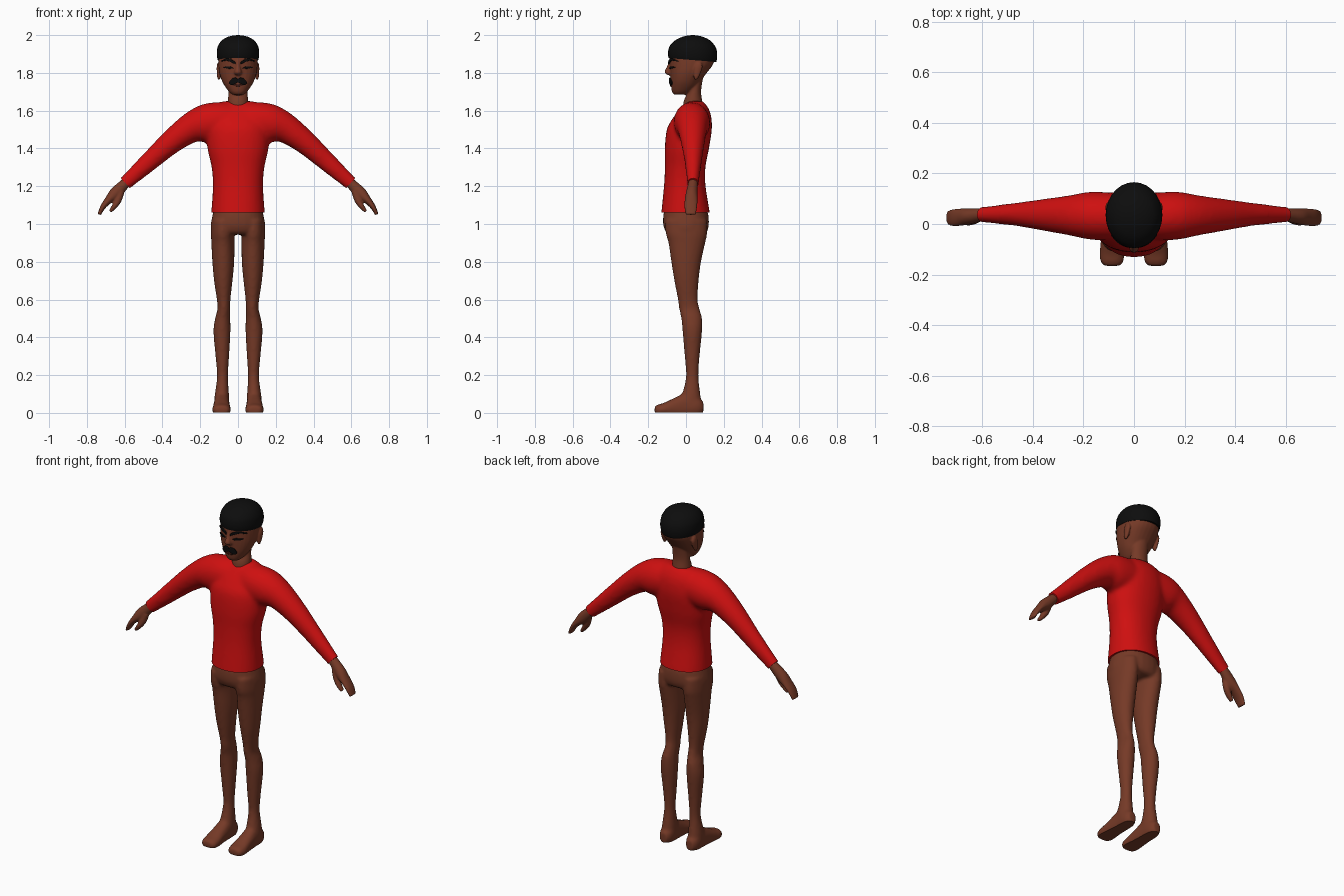
import bpy, bmesh, math
from mathutils import Vector
from mathutils.bvhtree import BVHTree

if "Cube" in bpy.data.objects:
    bpy.data.objects.remove(bpy.data.objects["Cube"])

X, Y, Z = Vector((1, 0, 0)), Vector((0, 1, 0)), Vector((0, 0, 1))


def material(name, color):
    mat = bpy.data.materials.new(name)
    mat.use_nodes = True
    mat.diffuse_color = (*color, 1)
    mat.node_tree.nodes["Principled BSDF"].inputs["Base Color"].default_value = (*color, 1)
    return mat


SKIN = material("brown skin", (0.18, 0.042, 0.02))
RED = material("red cloth", (0.62, 0.005, 0.005))
BLACK = material("black hair", (0.004, 0.004, 0.004))
LIP = material("dark lip", (0.07, 0.015, 0.009))


def smooth_rows(rows, steps=4):
    """Catmull-Rom interpolation through rows of numbers."""
    out = []
    for i in range(len(rows) - 1):
        a, b, c, d = (rows[min(max(k, 0), len(rows) - 1)] for k in range(i - 1, i + 3))
        for s in range(steps):
            t = s / steps
            out.append([q + t / 2 * (r - p + t * (2*p - 5*q + 4*r - w + t * (3*(q - r) + w - p)))
                        for p, q, r, w in zip(a, b, c, d)])
    return out + [list(rows[-1])]


def loft(bm, rows, side, axis=None, power=1.0, flip=1, n=28):
    """Skin rings (x, y, z, radius along side, other radius) into a closed shell."""
    rows = smooth_rows(rows)
    centers = [Vector((r[0] * flip, r[1], r[2])) for r in rows]
    rings = []
    for i, c in enumerate(centers):
        tangent = axis or (centers[min(i + 1, len(rows) - 1)] - centers[max(i - 1, 0)]).normalized()
        other = tangent.cross(side).normalized()
        ring = []
        for k in range(n):
            a = math.tau * k / n
            u, v = (math.copysign(abs(f(a)) ** power, f(a)) for f in (math.cos, math.sin))
            ring.append(bm.verts.new(c + side * u * rows[i][3] + other * v * rows[i][4]))
        rings.append(ring)
    for r, s in zip(rings, rings[1:]):
        for k in range(n):
            bm.faces.new((r[k], r[(k + 1) % n], s[(k + 1) % n], s[k]))
    bm.faces.new(rings[0][::-1])
    bm.faces.new(rings[-1])


def column(bm, rows, x=0, flip=1, power=1.0):
    """Upright loft from rows (z, half width, front y, back y), optional own x."""
    pts = [(r[4] if len(r) > 4 else x, (r[2] + r[3]) / 2, r[0], r[1], (r[3] - r[2]) / 2) for r in rows]
    loft(bm, pts, X, Z, power, flip)


def finish(name, bm, mat, voxel=None, relax=4, cuts=()):
    """Make the object, melt its shells into one skin, and trim by planes."""
    bmesh.ops.recalc_face_normals(bm, faces=bm.faces)
    mesh = bpy.data.meshes.new(name)
    bm.to_mesh(mesh)
    bm.free()
    obj = bpy.data.objects.new(name, mesh)
    bpy.context.collection.objects.link(obj)
    if voxel:
        rm = obj.modifiers.new("melt", "REMESH")
        rm.mode, rm.voxel_size = "VOXEL", voxel
        sm = obj.modifiers.new("relax", "SMOOTH")
        sm.factor, sm.iterations = 0.5, relax
        bpy.context.view_layer.update()
        deps = bpy.context.evaluated_depsgraph_get()
        baked = bpy.data.meshes.new_from_object(obj.evaluated_get(deps))
        obj.modifiers.clear()
        obj.data = baked
        bm = bmesh.new()
        bm.from_mesh(baked)
        for point, normal in cuts:
            geom = bm.verts[:] + bm.edges[:] + bm.faces[:]
            cut = bmesh.ops.bisect_plane(bm, geom=geom, plane_co=point, plane_no=normal, clear_outer=True)
            edges = [e for e in cut["geom_cut"] if isinstance(e, bmesh.types.BMEdge)]
            bmesh.ops.holes_fill(bm, edges=edges, sides=0)
        bmesh.ops.recalc_face_normals(bm, faces=bm.faces)
        bm.to_mesh(baked)
        bm.free()
    obj.data.materials.clear()
    obj.data.materials.append(mat)
    bpy.ops.object.select_all(action="DESELECT")
    obj.select_set(True)
    bpy.context.view_layer.objects.active = obj
    bpy.ops.object.shade_smooth_by_angle(angle=math.radians(45))
    return obj


# Shirt: torso and both sleeves melted together
bm = bmesh.new()
column(bm, [(1.02, .142, -.133, .128), (1.06, .142, -.131, .126), (1.2, .133, -.117, .104),
            (1.3, .14, -.112, .103), (1.4, .162, -.112, .122), (1.5, .165, -.102, .137),
            (1.56, .15, -.07, .135), (1.6, .135, -.04, .125), (1.63, .11, -.015, .108),
            (1.65, .08, .01, .09)], power=.92)
for s in (1, -1):
    loft(bm, [(.03, .03, 1.54, .085, .1), (.1, .03, 1.54, .095, .106), (.18, .033, 1.53, .094, .102),
              (.25, .034, 1.508, .08, .08), (.35, .036, 1.437, .064, .064), (.45, .038, 1.348, .048, .053),
              (.5, .038, 1.303, .042, .048), (.595, .037, 1.218, .031, .038),
              (.64, .037, 1.178, .03, .036)], Y, flip=s)
finish("shirt", bm, RED, .011, 8,
       [((0, 0, 1.06), -Z)] + [((s * .597, 0, 1.217), (s * .73, 0, -.68)) for s in (1, -1)])

# Hips, legs and feet
bm = bmesh.new()
column(bm, [(1.12, .12, -.1, .09), (1.06, .132, -.118, .116), (1.0, .144, -.121, .121),
            (.96, .143, -.108, .112), (.945, .13, -.09, .095)], power=.9)
for s in (1, -1):
    column(bm, [(1.02, .06, -.11, .11, .08), (.95, .062, -.107, .112, .081), (.9, .061, -.093, .102, .08),
                (.8, .058, -.078, .08, .078), (.7, .049, -.062, .067, .078), (.6, .036, -.043, .062, .076),
                (.55, .034, -.036, .072, .075), (.5, .04, -.025, .085, .081), (.43, .045, -.018, .085, .085),
                (.3, .036, -.007, .072, .083), (.2, .029, 0, .066, .082), (.13, .034, -.012, .072, .084),
                (.07, .04, -.03, .08, .086), (.02, .036, -.03, .085, .086)], flip=s)
    loft(bm, [(.086, .092, .03, .022, .03), (.086, .06, .035, .039, .05), (.086, 0, .04, .041, .065),
              (.087, -.06, .03, .044, .05), (.087, -.12, .018, .049, .034), (.087, -.15, .016, .045, .028),
              (.087, -.166, .016, .03, .018)], X, Y, .85, s)
finish("hips_and_legs", bm, SKIN, .009, 5, [((0, 0, .002), -Z)])

# Hands: mitten of fingers with a separate thumb
for s, label in ((1, "left"), (-1, "right")):
    bm = bmesh.new()
    loft(bm, [(.57, .037, 1.242, .022, .022), (.605, .036, 1.207, .026, .028), (.65, .03, 1.162, .031, .032),
              (.685, .027, 1.127, .034, .021), (.715, .025, 1.09, .034, .014),
              (.735, .025, 1.05, .028, .009)], Y, flip=s)
    loft(bm, [(.62, .025, 1.175, .02, .02), (.635, .018, 1.127, .02, .019), (.655, .012, 1.093, .018, .014),
              (.677, .01, 1.066, .012, .008)], Y, flip=s)
    finish(label + "_hand", bm, SKIN, .005, 3)

# Head with neck, nose and ears
bm = bmesh.new()
column(bm, [(1.685, .03, -.064, .0), (1.7, .048, -.074, .03), (1.73, .07, -.079, .062),
            (1.76, .086, -.081, .08), (1.8, .099, -.084, .11), (1.84, .104, -.087, .14),
            (1.88, .104, -.088, .154), (1.92, .1, -.08, .15), (1.96, .07, -.04, .11)], power=.92)
column(bm, [(1.58, .058, -.02, .095), (1.65, .054, -.012, .086), (1.7, .05, .008, .08),
            (1.76, .05, .01, .088), (1.8, .05, .01, .1)])
column(bm, [(1.865, .008, -.092, -.07), (1.835, .012, -.1, -.07), (1.81, .018, -.113, -.07),
            (1.797, .02, -.11, -.07), (1.788, .012, -.095, -.07)])
for s in (1, -1):
    column(bm, [(1.765, .006, .045, .06), (1.785, .01, .04, .072), (1.83, .012, .042, .088),
                (1.855, .007, .055, .08)], x=.101, flip=s)
head = finish("head", bm, SKIN, .005, 4)

# Close-cropped hair cap, lower at the back
bm = bmesh.new()
column(bm, [(1.868, .107, -.092, .16), (1.885, .111, -.095, .164), (1.91, .112, -.094, .165),
            (1.94, .107, -.085, .157), (1.97, .088, -.058, .132), (1.988, .06, -.025, .098),
            (1.997, .03, .005, .066), (2.0, .002, .034, .038)])
for v in bm.verts:
    v.co.z -= .08 * (v.co.y - .035) * (2 - v.co.z) / .13
finish("hair", bm, BLACK)

# Face details: thin plates laid onto the head surface
bm = bmesh.new()
bm.from_mesh(head.data)
skin_tree = BVHTree.FromBMesh(bm)
bm.free()


def plate(name, rows, mat, lift=.004, levels=5):
    """Rows (x, low z, high z) describe half of a mirrored plate."""
    rows = smooth_rows(rows)
    bm = bmesh.new()
    for s in (1, -1):
        grid = []
        for x, low, high in rows:
            line = []
            for k in range(levels + 1):
                z = low + (high - low) * k / levels
                hit = skin_tree.ray_cast(Vector((s * x, -1, z)), Y)[0]
                line.append(bm.verts.new((s * x, hit.y - lift, z)))
            grid.append(line)
        for a, b in zip(grid, grid[1:]):
            for k in range(levels):
                face = (a[k], b[k], b[k + 1], a[k + 1])
                bm.faces.new(face if s > 0 else face[::-1])
    bmesh.ops.remove_doubles(bm, verts=bm.verts, dist=.0002)
    obj = finish(name, bm, mat)
    solid = obj.modifiers.new("thickness", "SOLIDIFY")
    solid.thickness, solid.offset = .007, 0


plate("eyebrows", [(.014, 1.846, 1.858), (.035, 1.856, 1.87), (.06, 1.865, 1.876), (.088, 1.86, 1.864)], BLACK)
plate("eyes", [(.024, 1.824, 1.826), (.04, 1.822, 1.833), (.056, 1.823, 1.834), (.076, 1.829, 1.831)], BLACK, .002)
plate("moustache", [(0, 1.75, 1.766), (.012, 1.744, 1.774), (.027, 1.736, 1.772), (.038, 1.737, 1.763),
                    (.045, 1.746, 1.752)], BLACK, .006)
plate("mouth", [(0, 1.729, 1.741), (.014, 1.73, 1.74), (.026, 1.734, 1.737)], LIP, .002)
